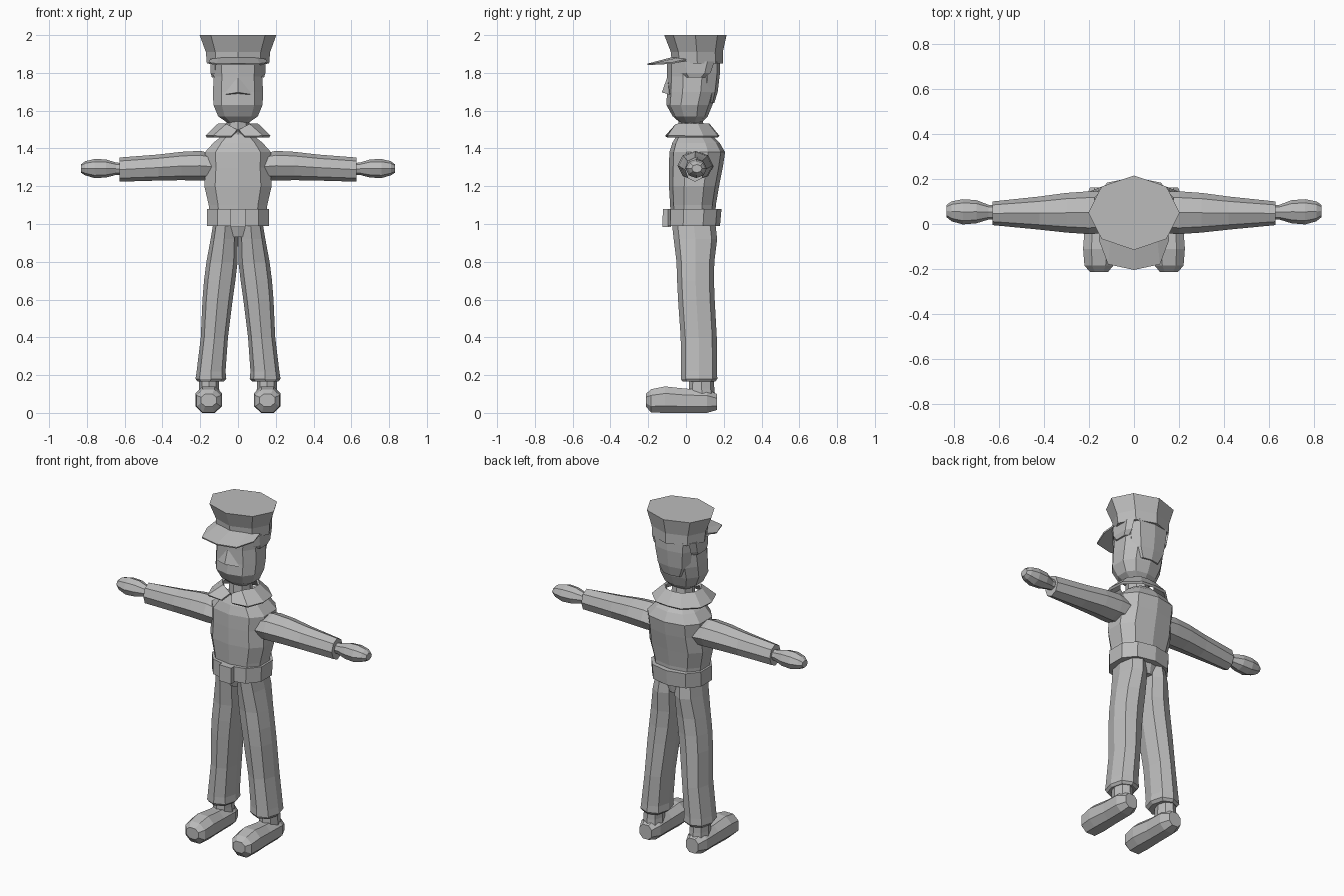
import bpy, bmesh, math

grey = bpy.data.materials.new("plain grey")
grey.diffuse_color = (0.5, 0.5, 0.5, 1)


def finish(name, bm, mirror=False):
    bmesh.ops.recalc_face_normals(bm, faces=bm.faces[:])
    me = bpy.data.meshes.new(name)
    bm.to_mesh(me)
    bm.free()
    me.materials.append(grey)
    ob = bpy.data.objects.new(name, me)
    bpy.context.collection.objects.link(ob)
    if mirror:
        ob.modifiers.new("mirror", 'MIRROR').merge_threshold = 0.0005
    return ob


def loft(name, axis, rings, n=8, phase=0.0, e=1.0, mirror=False):
    """Skin rings of (position, u_min, u_max, v_min, v_max) along an axis."""
    f = lambda t: math.copysign(abs(t) ** e, t)
    unit = []
    for i in range(n):
        a = 2 * math.pi * (i + phase) / n - math.pi / 2
        unit.append((f(math.cos(a)), f(math.sin(a))))
    mu = max(abs(u) for u, v in unit)
    mv = max(abs(v) for u, v in unit)
    bm = bmesh.new()
    loops = []
    for p, u0, u1, v0, v1 in rings:
        loop = []
        for u, v in unit:
            a = (u0 + u1) / 2 + u / mu * (u1 - u0) / 2
            b = (v0 + v1) / 2 + v / mv * (v1 - v0) / 2
            co = {'x': (p, a, b), 'y': (a, p, b), 'z': (a, b, p)}[axis]
            loop.append(bm.verts.new(co))
        loops.append(loop)
    for lo, hi in zip(loops, loops[1:]):
        for i in range(n):
            j = (i + 1) % n
            bm.faces.new((lo[i], lo[j], hi[j], hi[i]))
    bm.faces.new(loops[0][::-1])
    bm.faces.new(loops[-1])
    return finish(name, bm, mirror)


def sym(rows):
    """Rings centred on x = 0 from (z, half_width, y_front, y_back)."""
    return [(z, -w, w, y0, y1) for z, w, y0, y1 in rows]


def strip(name, lower, upper, thick):
    """Mirrored band between two rows of points, given a thickness."""
    bm = bmesh.new()
    a = [bm.verts.new(p) for p in lower]
    b = [bm.verts.new(p) for p in upper]
    for i in range(len(a) - 1):
        bm.faces.new((a[i], a[i + 1], b[i + 1], b[i]))
    ob = finish(name, bm, True)
    s = ob.modifiers.new("thickness", 'SOLIDIFY')
    s.thickness = thick
    s.offset = 0
    return ob


# Cap: crown, flaring top and visor
loft("cap", 'z', sym([(1.85, .165, -.075, .195), (1.91, .17, -.08, .195),
                      (2.0, .203, -.115, .215)]))
strip("visor",
      [(0, -.203, 1.845), (.115, -.178, 1.846), (.155, -.07, 1.852)],
      [(0, -.07, 1.88), (.10, -.045, 1.876), (.145, 0, 1.87)], .008)

# Head, nose, hair
loft("head", 'z', sym([(1.535, .055, -.03, .08), (1.57, .105, -.07, .115),
                       (1.63, .13, -.104, .14), (1.70, .133, -.10, .16),
                       (1.78, .128, -.10, .17), (1.86, .135, -.10, .17)]),
     n=10, e=.85)
bm = bmesh.new()
pts = [(0, -.098, 1.78), (-.075, -.088, 1.685), (.075, -.088, 1.685),
       (0, -.128, 1.697), (0, -.06, 1.68)]
v = [bm.verts.new(p) for p in pts]
for f in ((0, 1, 3), (0, 3, 2), (1, 4, 3), (2, 3, 4), (0, 4, 1), (0, 2, 4)):
    bm.faces.new([v[i] for i in f])
finish("nose", bm)
loft("hair_side", 'z', [(1.775, .10, .138, -.005, .10), (1.80, .10, .145, -.03, .13),
                        (1.86, .10, .146, -.04, .15)], n=6, e=.7, mirror=True)
loft("hair_back", 'z', sym([(1.64, .07, .07, .15), (1.70, .105, .05, .168),
                            (1.80, .12, .05, .18), (1.86, .125, .05, .18)]), n=8, e=.8)

# Neck and open collar
loft("neck", 'z', sym([(1.44, .065, -.045, .10), (1.55, .06, -.04, .09)]))
strip("collar",
      [(.035, -.105, 1.462), (.13, -.095, 1.462), (.168, 0, 1.462),
       (.16, .09, 1.462), (.08, .165, 1.462), (0, .172, 1.462)],
      [(.004, -.062, 1.495), (.06, -.05, 1.525), (.10, 0, 1.528),
       (.095, .06, 1.528), (.05, .112, 1.528), (0, .118, 1.528)], .014)

# Jacket body
loft("jacket", 'z', sym([(1.03, .148, -.08, .155), (1.10, .155, -.084, .158),
                         (1.20, .178, -.09, .175), (1.30, .172, -.09, .195),
                         (1.38, .175, -.088, .207), (1.43, .13, -.072, .178),
                         (1.475, .075, -.045, .13)]), n=10, e=.8)

# Belt and buckle
loft("belt", 'z', sym([(.99, .163, -.105, .18), (1.08, .165, -.105, .188)]), n=10, e=.85)
loft("buckle", 'z', sym([(.985, .04, -.125, -.08), (1.08, .04, -.122, -.08)]), n=4, phase=.5)

# Trousers: hips and two legs with a turned-in hem
loft("hips", 'z', sym([(.93, .09, -.045, .135), (1.02, .13, -.075, .152)]), n=10, e=.8)
loft("trouser_leg", 'z', [
    (.165, .078, .213, -.018, .155), (.18, .062, .225, -.027, .166),
    (.22, .066, .219, -.026, .164), (.40, .053, .197, -.028, .163),
    (.60, .028, .188, -.042, .152), (.70, .014, .18, -.047, .148),
    (.80, .002, .167, -.05, .15), (.92, .001, .145, -.065, .165),
    (1.01, .001, .13, -.075, .155)], n=8, e=.85, mirror=True)

# Ankles and shoes
loft("ankle", 'z', [(.08, .095, .21, .02, .155), (.13, .10, .207, .015, .15),
                    (.22, .10, .205, .02, .145)], n=8, mirror=True)
loft("shoe", 'y', [(-.213, .115, .195, .035, .10), (-.185, .092, .22, .002, .125),
                   (-.11, .084, .226, 0, .14), (0, .092, .218, 0, .128),
                   (.11, .092, .218, 0, .125), (.163, .115, .195, .015, .10)],
     n=8, phase=.5, e=.85, mirror=True)

# Sleeves and fists
loft("sleeve", 'x', [(.12, -.04, .145, 1.235, 1.37), (.20, -.045, .145, 1.23, 1.387),
                     (.30, -.038, .138, 1.232, 1.382), (.42, -.025, .122, 1.23, 1.368),
                     (.628, -.005, .10, 1.224, 1.352)], mirror=True)
loft("hand", 'x', [(.60, .02, .085, 1.262, 1.322), (.645, .02, .085, 1.26, 1.325),
                   (.70, .003, .106, 1.246, 1.342), (.76, -.002, .11, 1.243, 1.344),
                   (.81, .012, .10, 1.258, 1.332), (.832, .03, .085, 1.272, 1.315)],
     mirror=True)
